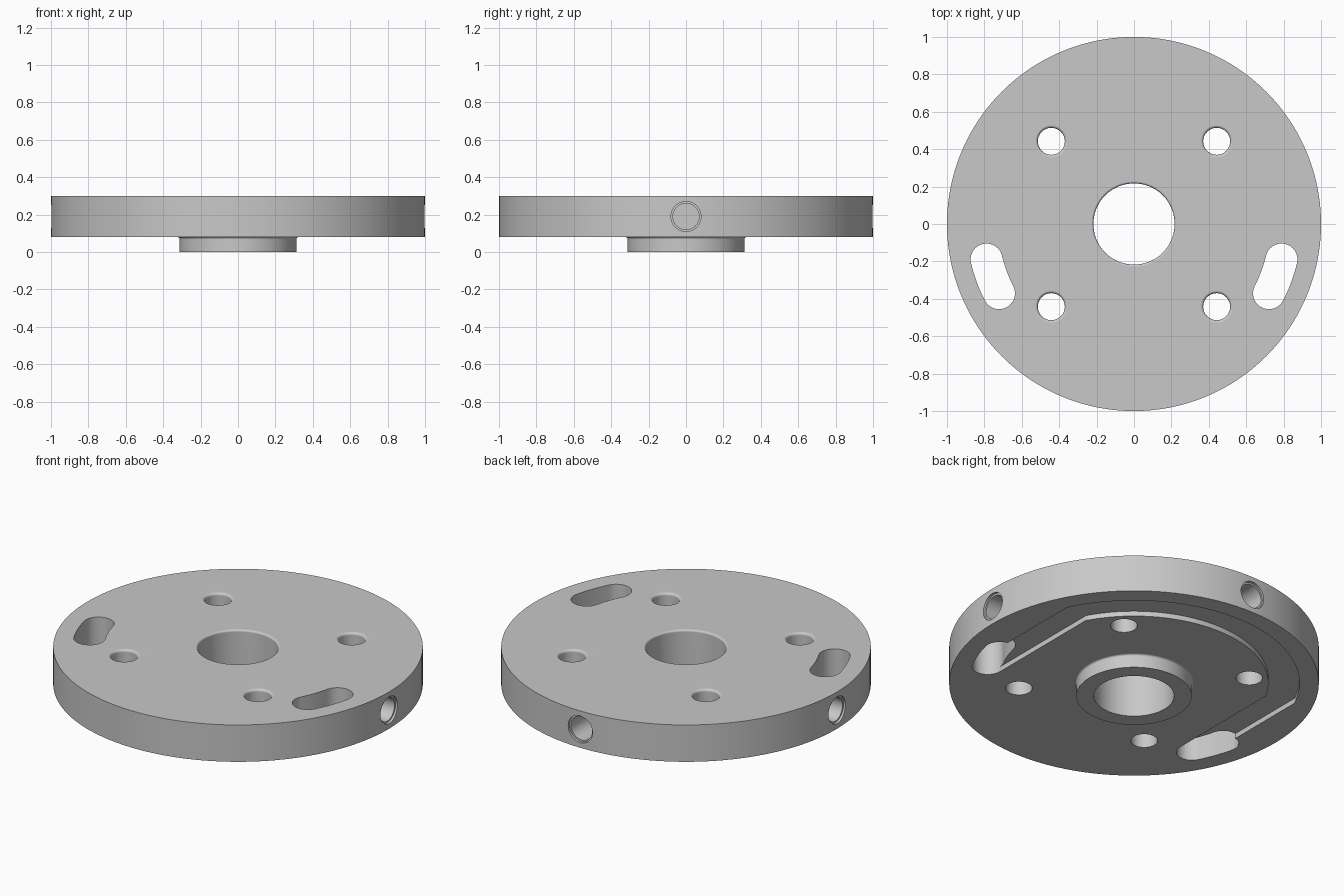
import bpy, bmesh
from math import sin, cos, pi, radians, sqrt, asin
from mathutils import Matrix

if "Cube" in bpy.data.objects:
    bpy.data.objects.remove(bpy.data.objects["Cube"], do_unlink=True)

GREY = (0.58, 0.58, 0.58, 1)
grey = bpy.data.materials.new("plain grey")
grey.use_nodes = True
grey.diffuse_color = GREY
grey.node_tree.nodes["Principled BSDF"].inputs["Base Color"].default_value = GREY

BOTTOM, TOP = 0.08, 0.30        # faces of the disc
MID = (BOTTOM + TOP) / 2


def make_object(name, bm, matrix=None):
    bmesh.ops.recalc_face_normals(bm, faces=bm.faces)
    mesh = bpy.data.meshes.new(name)
    bm.to_mesh(mesh)
    bm.free()
    mesh.materials.append(grey)
    obj = bpy.data.objects.new(name, mesh)
    if matrix:
        obj.matrix_world = matrix
    bpy.context.collection.objects.link(obj)
    return obj


def lathe(name, profile, segments, matrix=None):
    """Turn a closed (radius, height) profile about the z axis."""
    bm = bmesh.new()
    rings = []
    for i in range(segments):
        a = 2 * pi * i / segments
        rings.append([bm.verts.new((r * cos(a), r * sin(a), z)) for r, z in profile])
    n = len(profile)
    for i in range(segments):
        p, q = rings[i], rings[(i + 1) % segments]
        for j in range(n):
            k = (j + 1) % n
            bm.faces.new((p[j], q[j], q[k], p[k]))
    bmesh.ops.remove_doubles(bm, verts=bm.verts, dist=1e-5)
    bmesh.ops.dissolve_degenerate(bm, edges=bm.edges, dist=1e-6)
    return make_object(name, bm, matrix)


def prism(name, outline, low, high):
    """Extrude a flat outline from one height to another."""
    bm = bmesh.new()
    face = bm.faces.new([bm.verts.new((x, y, low)) for x, y in outline])
    new = bmesh.ops.extrude_face_region(bm, geom=[face])["geom"]
    bmesh.ops.translate(bm, vec=(0, 0, high - low),
                        verts=[v for v in new if isinstance(v, bmesh.types.BMVert)])
    return make_object(name, bm)


def arc(cx, cy, r, start, end, steps):
    return [(cx + r * cos(start + (end - start) * i / steps),
             cy + r * sin(start + (end - start) * i / steps)) for i in range(steps + 1)]


# Disc, hub and bore in one turned profile, with rounded bore rim and hub root
BORE, HUB, ROUND = 0.217, 0.312, 0.012
profile = [(BORE, 0), (HUB, 0)]
profile += arc(HUB + ROUND, BOTTOM - ROUND, ROUND, pi, pi / 2, 4)
profile += [(1, BOTTOM), (1, TOP)]
profile += arc(BORE + ROUND, TOP - ROUND, ROUND, pi / 2, pi, 4)
disc = lathe("disc_with_hub", profile, 160)

cutters = []

# Four bolt holes with a rounded upper rim
HOLE, RIM, SPREAD = 0.072, 0.015, 0.442
hole_profile = [(0, 0), (HOLE, 0)]
hole_profile += arc(HOLE + RIM, TOP - RIM, RIM, pi, pi / 2, 4)
hole_profile += [(HOLE + RIM, TOP + 0.1), (0, TOP + 0.1)]
for sx in (-1, 1):
    for sy in (-1, 1):
        cutters.append(lathe("bolt_hole_cutter", hole_profile, 48,
                             Matrix.Translation((sx * SPREAD, sy * SPREAD, 0))))

# Three blind radial holes with a chamfered mouth: left, back and right
side_profile = [(0, 0.72), (0.07, 0.72), (0.07, 0.985), (0.08, 0.985),
                (0.08, 1.1), (0, 1.1)]
for angle in (0, 90, 180):
    turn = (Matrix.Translation((0, 0, MID)) @ Matrix.Rotation(radians(angle), 4, 'Z')
            @ Matrix.Rotation(pi / 2, 4, 'Y'))
    cutters.append(lathe("side_hole_cutter", side_profile, 48, turn))

# Two curved slots, mirrored left and right
TRACK, HALF = 0.811, 0.085
a0, a1 = radians(-27.2), radians(-13.5)
slot = arc(0, 0, TRACK + HALF, a0, a1, 10)
slot += arc(TRACK * cos(a1), TRACK * sin(a1), HALF, a1, a1 + pi, 18)[1:-1]
slot += arc(0, 0, TRACK - HALF, a1, a0, 10)
slot += arc(TRACK * cos(a0), TRACK * sin(a0), HALF, a0 + pi, a0 + 2 * pi, 18)[1:-1]
for side in (-1, 1):
    cutters.append(prism("slot_cutter", [(side * x, y) for x, y in slot], 0, TOP + 0.1))

# Shallow groove underneath, joining the slots around the back
LANE, DEPTH, END = 0.72, 0.03, -0.37
groove_half = HALF - 0.001
outline = []
for sign, reverse in ((1, False), (-1, True)):
    r, x = TRACK + sign * groove_half, LANE + sign * groove_half
    corner = asin(sqrt(r * r - x * x) / r)
    edge = [(x, END)] + arc(0, 0, r, corner, pi - corner, 72) + [(-x, END)]
    outline += edge[::-1] if reverse else edge
cutters.append(prism("groove_cutter", outline, BOTTOM - 0.03, BOTTOM + DEPTH))
# The groove cutter stays clear of the hub, so it only touches the disc face

# Cut everything, then keep only the finished part
for cutter in cutters:
    cutter.hide_render = True
    mod = disc.modifiers.new(cutter.name, 'BOOLEAN')
    mod.operation = 'DIFFERENCE'
    mod.solver = 'EXACT'
    mod.object = cutter
bpy.context.view_layer.update()
result = bpy.data.meshes.new_from_object(
    disc.evaluated_get(bpy.context.evaluated_depsgraph_get()))
disc.modifiers.clear()
disc.data = result
for cutter in cutters:
    bpy.data.objects.remove(cutter, do_unlink=True)
result.materials.clear()
result.materials.append(grey)
for poly in result.polygons:
    poly.material_index = 0

# Smooth round walls, keep rims crisp
bpy.ops.object.select_all(action='DESELECT')
disc.select_set(True)
bpy.context.view_layer.objects.active = disc
bpy.ops.object.shade_smooth_by_angle(angle=radians(30))
weighted = disc.modifiers.new("even_shading", 'WEIGHTED_NORMAL')
weighted.keep_sharp = True
